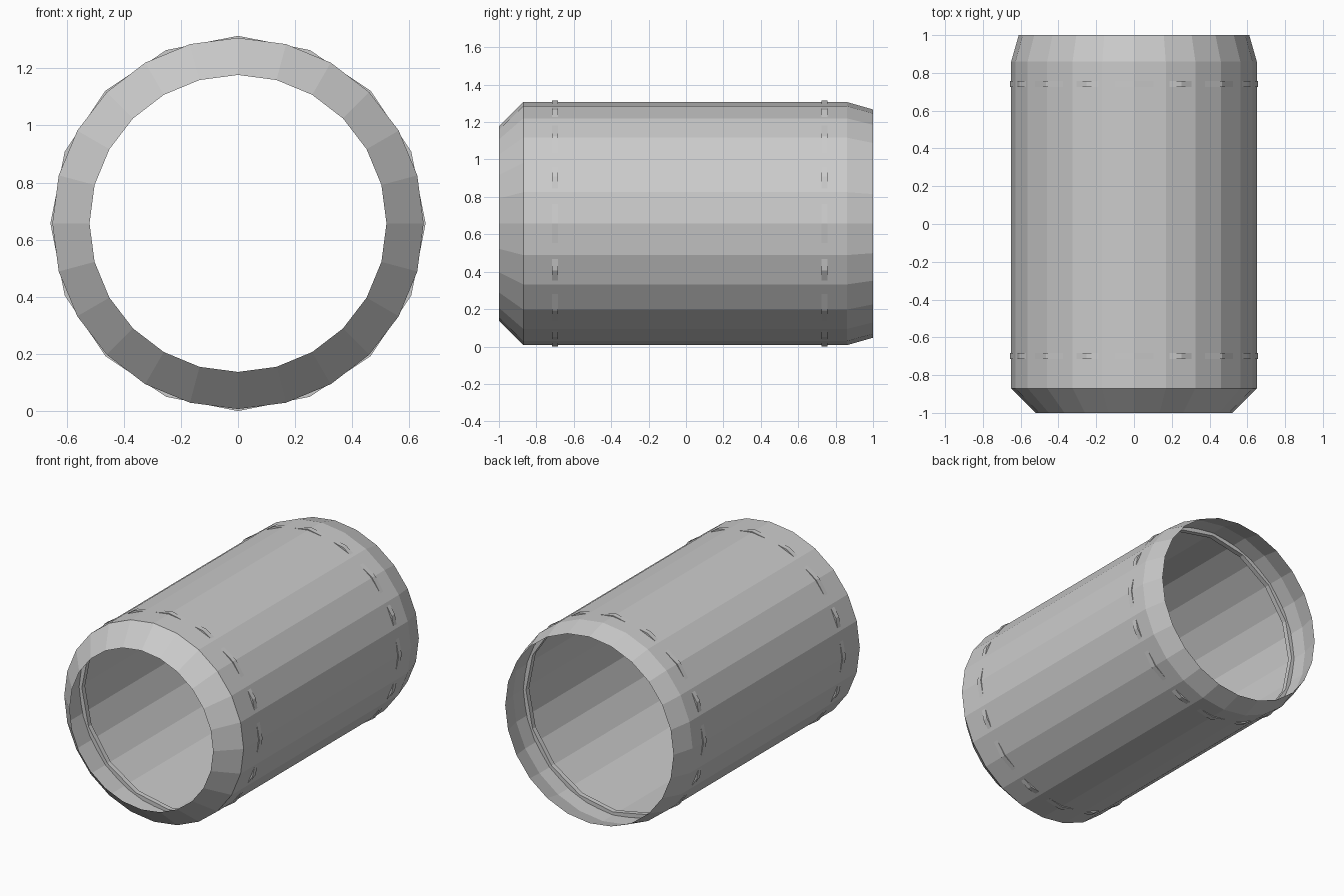
import bpy, bmesh, math

if "Cube" in bpy.data.objects:
    bpy.data.objects.remove(bpy.data.objects["Cube"])

CENTRE_Z = 0.657

grey = bpy.data.materials.new("grey")
grey.diffuse_color = (0.6, 0.6, 0.6, 1)
grey.use_nodes = True
grey.node_tree.nodes["Principled BSDF"].inputs["Base Color"].default_value = grey.diffuse_color


def lathe(name, profile, sides, closed=False):
    """Turn (radius, y) points about the lengthwise axis; flat faces."""
    bm = bmesh.new()
    loops = []
    for r, y in profile:
        loops.append([bm.verts.new((r * math.sin(2 * math.pi * i / sides), y,
                                    CENTRE_Z + r * math.cos(2 * math.pi * i / sides)))
                      for i in range(sides)])
    pairs = list(zip(loops, loops[1:]))
    if closed:
        pairs.append((loops[-1], loops[0]))
    for a, b in pairs:
        for i in range(sides):
            j = (i + 1) % sides
            bm.faces.new((a[i], b[i], b[j], a[j]))
    mesh = bpy.data.meshes.new(name)
    bm.to_mesh(mesh)
    bm.free()
    mesh.materials.append(grey)
    obj = bpy.data.objects.new(name, mesh)
    bpy.context.collection.objects.link(obj)
    return obj


# Open tube: strong front taper, slight rear taper
lathe("tube_shell", [(0.52, -1), (0.65, -0.87), (0.65, 0.86), (0.61, 1)], 24)

# Coarser bands whose corners poke through the shell
for name, y in (("front_band", -0.70), ("rear_band", 0.74)):
    w = 0.016
    lathe(name, [(0.657, y - w), (0.657, y + w), (0.63, y + w), (0.63, y - w)],
          16, closed=True)
